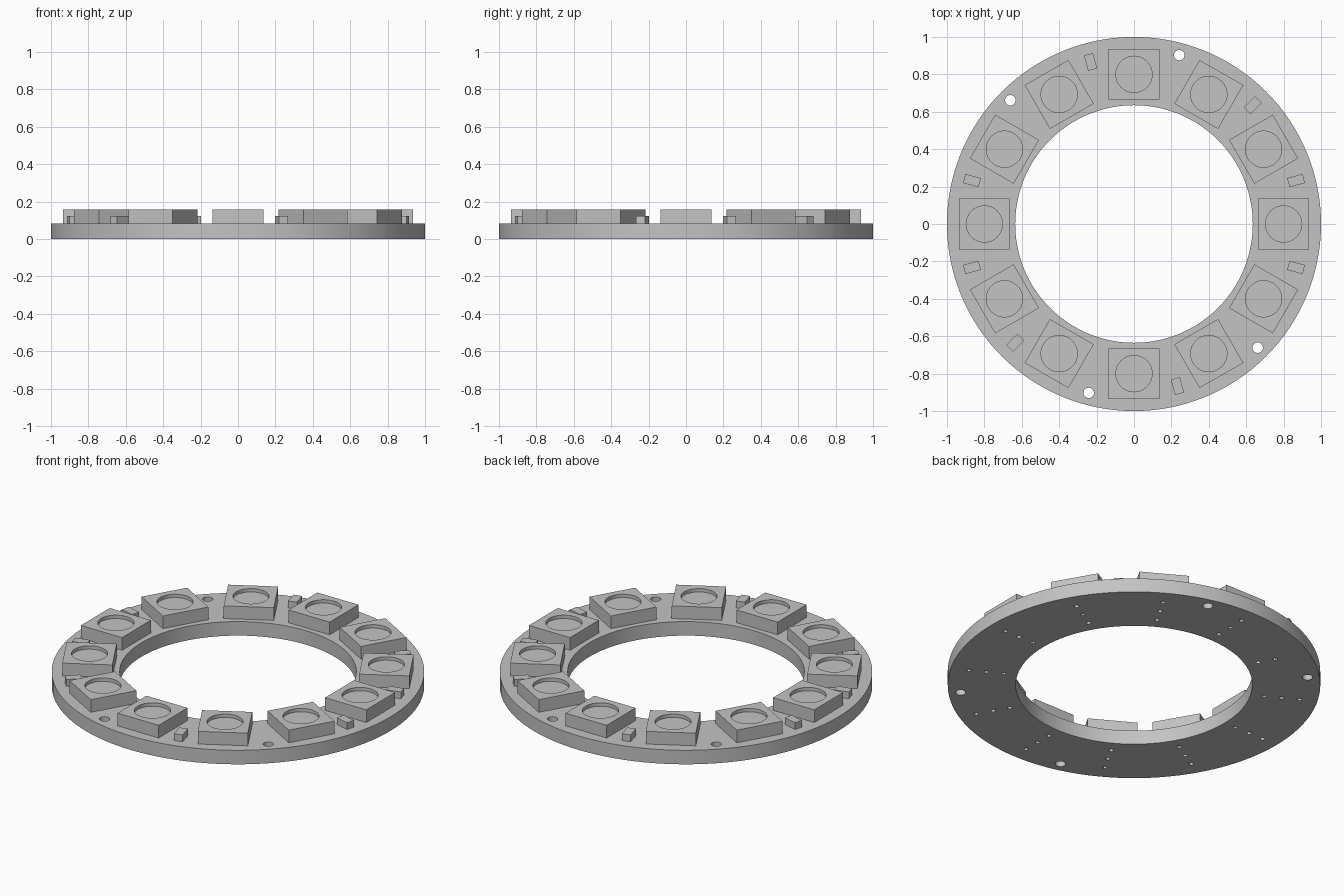
import bpy
import bmesh
from math import cos, sin, radians
from mathutils import Matrix

cube = bpy.data.objects.get("Cube")
if cube:
    bpy.data.objects.remove(cube, do_unlink=True)

BOARD_TOP, CHIP_TOP, LED_TOP = 0.083, 0.123, 0.158
OUTER, INNER = 1.0, 0.635

grey = bpy.data.materials.new("plain grey")
grey.use_nodes = True
grey.diffuse_color = (0.55, 0.55, 0.55, 1)
grey.node_tree.nodes["Principled BSDF"].inputs["Base Color"].default_value = grey.diffuse_color


def add_cylinder(bm, x, y, z0, z1, r, sides):
    bmesh.ops.create_cone(bm, cap_ends=True, segments=sides, radius1=r, radius2=r,
                          depth=z1 - z0, matrix=Matrix.Translation((x, y, (z0 + z1) / 2)))


def add_box(bm, size, z0, z1):
    bmesh.ops.create_cube(bm, size=1, matrix=Matrix.Translation((0, 0, (z0 + z1) / 2))
                          @ Matrix.Diagonal((size[0], size[1], z1 - z0, 1)))


def make_object(name, bm):
    mesh = bpy.data.meshes.new(name)
    bm.to_mesh(mesh)
    bm.free()
    mesh.materials.append(grey)
    obj = bpy.data.objects.new(name, mesh)
    bpy.context.collection.objects.link(obj)
    return obj


def cut(obj, cutter_bm):
    """Subtract the cutter from the object and bake the result."""
    cutter = make_object("cutter", cutter_bm)
    cutter.hide_render = True
    mod = obj.modifiers.new("cut", 'BOOLEAN')
    mod.operation, mod.solver, mod.object = 'DIFFERENCE', 'EXACT', cutter
    deps = bpy.context.evaluated_depsgraph_get()
    mesh = bpy.data.meshes.new_from_object(obj.evaluated_get(deps))
    obj.modifiers.clear()
    obj.data = mesh
    bpy.data.objects.remove(cutter, do_unlink=True)


def smooth(obj):
    bpy.ops.object.select_all(action='DESELECT')
    obj.select_set(True)
    bpy.context.view_layer.objects.active = obj
    bpy.ops.object.shade_smooth_by_angle(angle=radians(30))


def place(obj, radius, degrees):
    a = radians(degrees)
    obj.location = (radius * cos(a), radius * sin(a), 0)
    obj.rotation_euler.z = a


# Ring-shaped board
bm = bmesh.new()
add_cylinder(bm, 0, 0, 0, BOARD_TOP, OUTER, 128)
board = make_object("ring_board", bm)

# Centre opening, mounting holes and small pin holes under each light
holes = bmesh.new()
add_cylinder(holes, 0, 0, -0.1, 0.2, INNER, 128)
mount_angles = (75, 135, 255, 315)
for deg in mount_angles:
    a = radians(deg)
    add_cylinder(holes, 0.935 * cos(a), 0.935 * sin(a), -0.1, 0.2, 0.028, 24)
for i in range(12):
    a = radians(30 * i)
    for r in (0.71, 0.805, 0.9):
        if i == 4 and r == 0.9:
            continue
        add_cylinder(holes, r * cos(a), r * sin(a), -0.1, 0.2, 0.013, 12)
cut(board, holes)
smooth(board)

# Square lights with a round recess, sharing one mesh
bm = bmesh.new()
add_box(bm, (0.27, 0.27), BOARD_TOP, LED_TOP)
light = make_object("light_block_1", bm)
recess = bmesh.new()
add_cylinder(recess, 0, 0, LED_TOP - 0.02, LED_TOP + 0.1, 0.097, 48)
cut(light, recess)
smooth(light)
place(light, 0.8, 0)
for i in range(1, 12):
    copy = bpy.data.objects.new(f"light_block_{i + 1}", light.data)
    bpy.context.collection.objects.link(copy)
    place(copy, 0.8, 30 * i)

# Small chips between the lights, wherever there is no mounting hole
for deg in range(15, 360, 30):
    if deg not in mount_angles:
        bm = bmesh.new()
        add_box(bm, (0.085, 0.05), BOARD_TOP, CHIP_TOP)
        place(make_object(f"chip_{deg}", bm), 0.897, deg)
